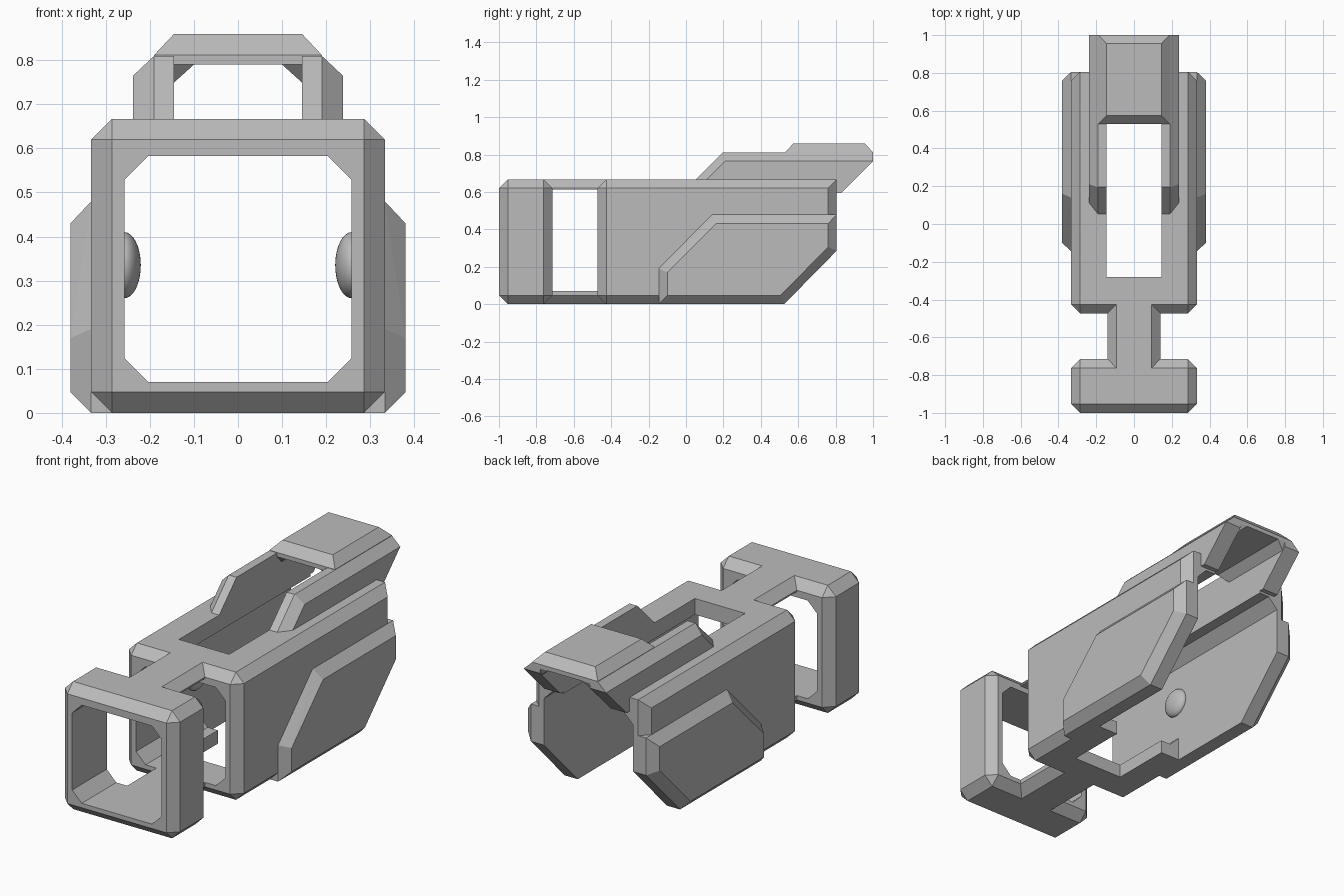
import bpy, bmesh

cube = bpy.data.objects.get("Cube")
if cube:
    bpy.data.objects.remove(cube)

grey = bpy.data.materials.new("plain_grey")
grey.use_nodes = True
COLOUR = (0.5, 0.5, 0.5, 1)
grey.diffuse_color = COLOUR
grey.node_tree.nodes["Principled BSDF"].inputs["Base Color"].default_value = COLOUR

C = 0.047          # chamfer width
W, H = 0.333, 0.667  # half width and height of the shell


def hull(name, points):
    """Convex solid around a set of points."""
    bm = bmesh.new()
    for p in points:
        bm.verts.new(p)
    bmesh.ops.convex_hull(bm, input=bm.verts)
    bmesh.ops.dissolve_limit(bm, angle_limit=0.01, verts=bm.verts, edges=bm.edges)
    bmesh.ops.recalc_face_normals(bm, faces=bm.faces)
    mesh = bpy.data.meshes.new(name)
    bm.to_mesh(mesh)
    bm.free()
    mesh.materials.append(grey)
    obj = bpy.data.objects.new(name, mesh)
    bpy.context.collection.objects.link(obj)
    return obj


def loft(name, *plates):
    """Solid through side profiles (y, z), each placed at its own x."""
    return hull(name, [(x, y, z) for x, prof in plates for y, z in prof])


def both(x, prof):
    return [(x, prof), (-x, prof)]


def rect(y0, y1, z0, z1):
    return [(y0, z0), (y1, z0), (y1, z1), (y0, z1)]


def cut(obj, cutter):
    cutter.hide_render = True
    mod = obj.modifiers.new("cut", 'BOOLEAN')
    mod.object = cutter
    mod.solver = 'EXACT'
    bpy.context.view_layer.objects.active = obj
    bpy.ops.object.modifier_apply(modifier=mod.name)
    bpy.data.objects.remove(cutter)


def bore():
    """Octagonal tunnel running front to back."""
    x, z0, z1, c = 0.258, 0.07, 0.583, 0.055
    section = [(x, z0 + c), (x - c, z0), (x - c, z1), (x, z1 - c)]
    return hull("bore_cutter", [(s * a, y, b) for a, b in section
                                for s in (-1, 1) for y in (-1.2, 1.2)])


# Front ring, chamfered on every edge
y0, y1 = -1, -0.715
ring = loft("front_ring",
            *both(W, rect(y0 + C, y1 - C, C, H - C)),
            *both(W - C, rect(y0, y1, C, H - C)),
            *both(W - C, rect(y0 + C, y1 - C, 0, H)))
cut(ring, bore())

# Main shell with sloped lower rear
y0, y1 = -0.473, 0.805
shell = loft("main_shell",
             *both(W, [(y0 + C, C), (y0 + C, H - C), (0.76, H - C), (0.76, 0.305), (0.505, C)]),
             *both(W - C, [(y0, C), (y0 + C, 0), (0.525, 0), (y1, 0.285),
                           (y1, H), (y0 + C, H), (y0, H - C)]))
cut(shell, bore())
cut(shell, loft("slot_cutter", *both(0.145, rect(-0.28, 1.2, -0.1, 1))))
cut(shell, loft("floor_cutter", *both(0.258, rect(0.04, 1.2, -0.1, 0.3))))

# Upper and lower necks joining ring and shell
ya, yb = -0.715 - C, -0.473 + C
loft("upper_neck", *both(0.14 - C, rect(ya, yb, 0.612, H)),
     *both(0.14, rect(ya, yb, 0.612, H - C)))
loft("lower_neck", *both(0.14 - C, rect(ya, yb, 0, 0.07)),
     *both(0.14, rect(ya, yb, C, 0.07)))

# Parts repeated on both sides
cheek_base = [(-0.145, 0), (-0.145, 0.19), (0.14, 0.48), (0.805, 0.48), (0.805, 0.285), (0.525, 0)]
cheek_face = [(-0.1, C), (-0.1, 0.17), (0.16, 0.43), (0.76, 0.43), (0.76, 0.305), (0.505, C)]
rail_core = [(-0.02, 0.595), (0.195, 0.81), (1, 0.81), (1, 0.765), (0.83, 0.595)]
rail_face = [(0.04, 0.595), (0.21, 0.765), (1, 0.765), (0.83, 0.595)]
for side, s in (("left", 1), ("right", -1)):
    loft(side + "_cheek_plate", (s * 0.27, cheek_base), (s * W, cheek_base), (s * 0.38, cheek_face))
    loft(side + "_rail", (s * 0.145, rail_core), (s * 0.19, rail_core), (s * 0.238, rail_face))
    # Brace under the roof corner
    loft(side + "_roof_brace", (s * 0.1, [(0.53, 0.79), (1, 0.79)]),
         (s * 0.15, [(0.53, 0.79), (1, 0.79), (0.98, 0.745), (0.57, 0.745)]))
    # Inner detent bump
    bpy.ops.mesh.primitive_uv_sphere_add(segments=32, ring_count=16, radius=0.075,
                                         location=(s * 0.258, 0.02, 0.335))
    bump = bpy.context.object
    bump.name = side + "_inner_bump"
    bump.scale.x = 0.5
    bump.data.materials.append(grey)
    bpy.ops.object.shade_smooth()

# Raised rear roof across the rails
loft("rear_roof",
     *both(0.145, [(0.575, 0.86), (0.955, 0.86)]),
     *both(0.19, [(0.53, 0.79), (0.53, 0.812), (1, 0.812), (1, 0.79)]))
